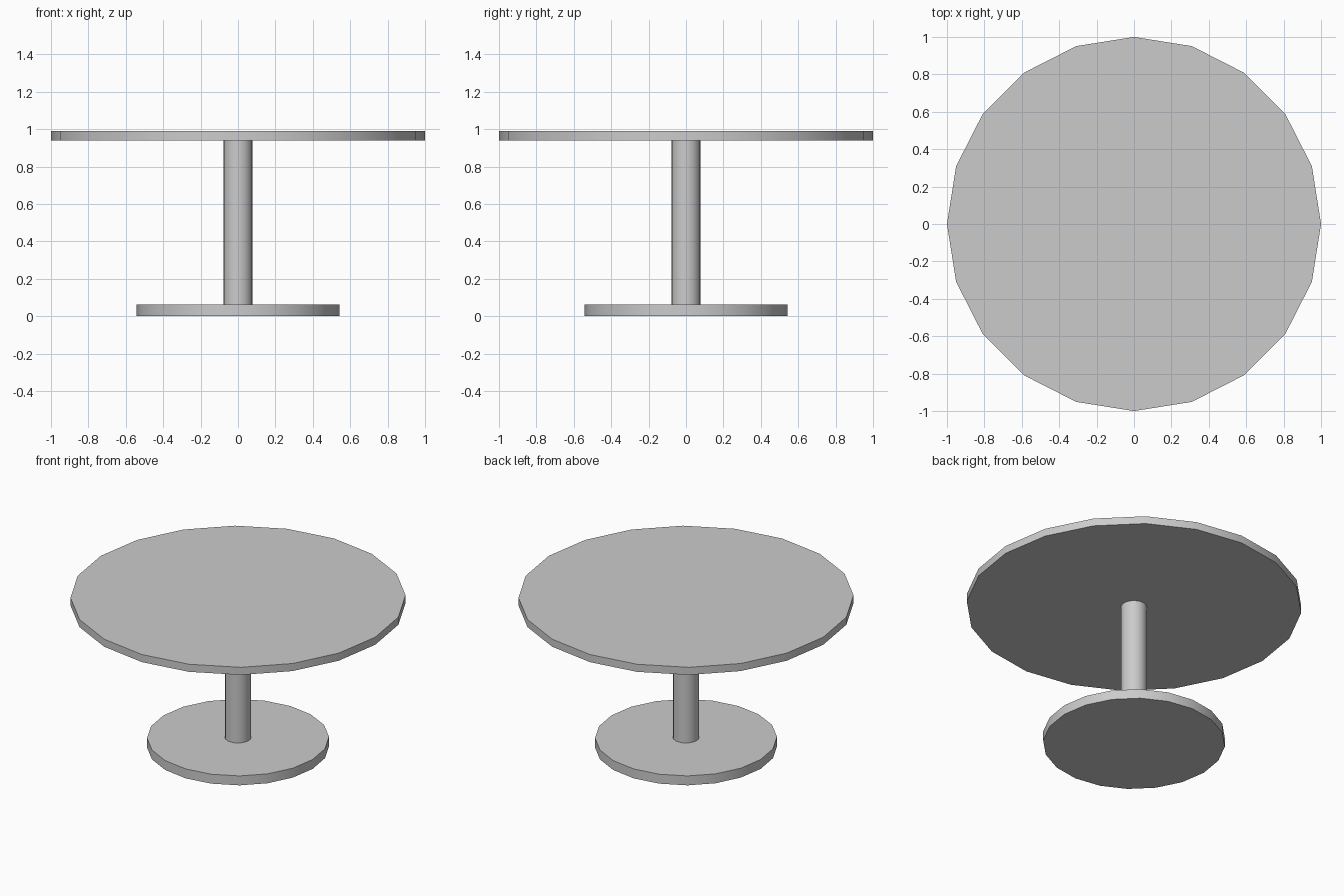
import bpy
import math

if "Cube" in bpy.data.objects:
    bpy.data.objects.remove(bpy.data.objects["Cube"])

SIDES = 20


def disc(name, radius, z0, z1):
    """Upright 20-sided cylinder between two heights, with crisp rims."""
    bpy.ops.mesh.primitive_cylinder_add(
        vertices=SIDES, radius=radius, depth=z1 - z0,
        location=(0, 0, (z0 + z1) / 2))
    obj = bpy.context.object
    obj.name = name
    bpy.ops.object.shade_smooth_by_angle(angle=math.radians(30))
    return obj


# Foot plate, column and round top
disc("base", 0.543, 0.0, 0.062)
disc("column", 0.078, 0.062, 0.94)
disc("tabletop", 1.0, 0.94, 0.99)
